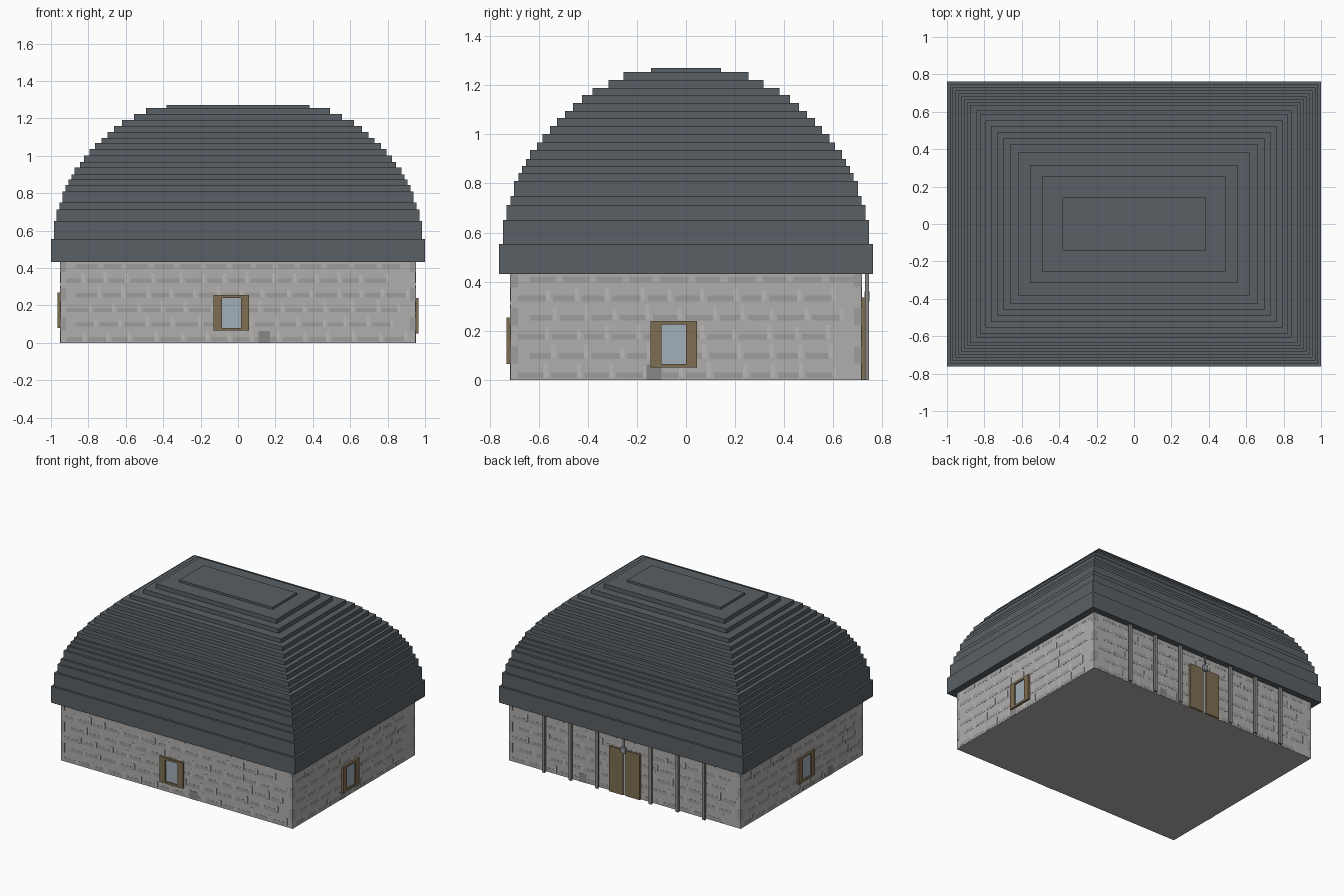
import bpy, bmesh, math, random
from mathutils import Matrix, Vector

if "Cube" in bpy.data.objects:
    bpy.data.objects.remove(bpy.data.objects["Cube"])

random.seed(4)
WX, WY, EAVE = 0.95, 0.716, 0.432


def mat(name, r, g, b):
    m = bpy.data.materials.new(name)
    m.diffuse_color = (r, g, b, 1)
    m.use_nodes = True
    m.node_tree.nodes["Principled BSDF"].inputs["Base Color"].default_value = m.diffuse_color
    return m


SLATE = mat("slate", 0.10, 0.115, 0.13)
STONE = mat("stone", 0.44, 0.43, 0.42)
DARK = mat("dark_stone", 0.35, 0.34, 0.335)
LIGHT = mat("light_mortar", 0.49, 0.48, 0.47)
PATCH = mat("patch_stone", 0.25, 0.245, 0.24)
POST = mat("post_stone", 0.25, 0.25, 0.245)
WOOD = mat("wood", 0.21, 0.155, 0.085)
GLASS = mat("glass", 0.36, 0.43, 0.48)
METAL = mat("lantern_metal", 0.3, 0.33, 0.38)


def finish(name, bm, material, matrix=None):
    bmesh.ops.recalc_face_normals(bm, faces=bm.faces[:])
    me = bpy.data.meshes.new(name)
    bm.to_mesh(me)
    bm.free()
    me.materials.append(material)
    ob = bpy.data.objects.new(name, me)
    if matrix is not None:
        ob.matrix_world = matrix
    bpy.context.collection.objects.link(ob)
    return ob


def boxes(name, material, spans, matrix=None):
    """One object of boxes, each given as (x0, x1, y0, y1, z0, z1)."""
    bm = bmesh.new()
    for x0, x1, y0, y1, z0, z1 in spans:
        m = Matrix.Translation(((x0 + x1) / 2, (y0 + y1) / 2, (z0 + z1) / 2))
        m = m @ Matrix.Diagonal((x1 - x0, y1 - y0, z1 - z0, 1))
        bmesh.ops.create_cube(bm, size=1, matrix=m)
    return finish(name, bm, material, matrix)


# Walls
boxes("walls", STONE, [(-WX, WX, -WY, WY, 0, EAVE + 0.01)])

# Stepped roof: (top height, inset from the eave) of each course
courses = [(0.554, 0), (0.652, 0.015), (0.713, 0.03), (0.75, 0.046),
           (0.81, 0.061), (0.843, 0.078), (0.872, 0.093), (0.90, 0.11),
           (0.937, 0.125), (0.967, 0.154), (1.002, 0.176), (1.035, 0.207),
           (1.067, 0.236), (1.096, 0.269), (1.128, 0.301), (1.16, 0.337),
           (1.19, 0.38), (1.222, 0.445), (1.254, 0.507), (1.27, 0.618)]
bm = bmesh.new()
rings, z = [], EAVE
for top, inset in courses:
    for h in (z, top):
        a, b = 1 - inset, 0.761 - inset
        rings.append([bm.verts.new(p) for p in
                      ((-a, -b, h), (a, -b, h), (a, b, h), (-a, b, h))])
    z = top
bm.faces.new(rings[0])
bm.faces.new(rings[-1])
for lo, hi in zip(rings, rings[1:]):
    for i in range(4):
        j = (i + 1) % 4
        bm.faces.new((lo[i], lo[j], hi[j], hi[i]))
finish("stepped_roof", bm, SLATE)

# Wall frames: local x along the wall, local -y pointing outward
SIDES = {"front": (0, WY, WX), "right": (90, WX, WY),
         "back": (180, WY, WX), "left": (270, WX, WY)}


def side_matrix(angle, dist):
    r = Matrix.Rotation(math.radians(angle), 4, 'Z')
    return r @ Matrix.Translation((0, -dist, 0))


# Stone courses: thin bed stones, upright joints and corner blocks
for side, (angle, dist, half) in SIDES.items():
    m = side_matrix(angle, dist)
    beds, joints = [], []
    for row in range(6):
        zb = 0.008 + row * 0.078
        x = -half + 0.03 + 0.05 * (row % 2)
        while x < half - 0.13:
            w = random.uniform(0.08, 0.12)
            beds.append((x, x + w, -0.001, 0.005, zb, zb + 0.023))
            if row < 5:
                joints.append((x + w, x + w + 0.017, -0.0015, 0.005,
                               zb + 0.004, zb + random.uniform(0.04, 0.065)))
            x += w + 0.03
        if row % 2:
            for s in (-1, 1):
                c = s * (half - 0.016)
                beds.append((c - 0.015, c + 0.015, -0.001, 0.005,
                             zb - 0.02, min(zb + 0.05, EAVE)))
    boxes(side + "_bed_stones", DARK, beds, m)
    boxes(side + "_joints", LIGHT, joints, m)

# Dark foot stones
for side, x in (("front", 0.14), ("right", -0.13), ("back", -0.345), ("left", 0.33)):
    angle, dist, _ = SIDES[side]
    boxes(side + "_foot_stone", PATCH,
          [(x - 0.03, x + 0.03, -0.002, 0.005, 0, 0.062)], side_matrix(angle, dist))

# Windows: shutters, rails and recessed pane (centre along wall, bottom height)
for side, x, zb in (("front", -0.035, 0.065), ("right", -0.05, 0.05), ("left", 0.04, 0.08)):
    angle, dist, _ = SIDES[side]
    m = side_matrix(angle, dist)
    zt = zb + 0.19
    boxes(side + "_window_frame", WOOD,
          [(x - 0.095, x - 0.05, -0.015, 0.005, zb, zt),
           (x + 0.05, x + 0.095, -0.015, 0.005, zb, zt),
           (x - 0.05, x + 0.05, -0.015, 0.005, zb, zb + 0.015),
           (x - 0.05, x + 0.05, -0.015, 0.005, zt - 0.015, zt)], m)
    boxes(side + "_window_pane", GLASS,
          [(x - 0.05, x + 0.05, -0.006, 0.005, zb + 0.015, zt - 0.015)], m)

# Double door at the back with a pale centre strip
boxes("door_leaves", WOOD, [(-0.132, -0.018, WY, 0.732, 0, 0.335),
                            (0.004, 0.118, WY, 0.732, 0, 0.335)])
boxes("door_centre_strip", LIGHT, [(-0.018, 0.004, WY, 0.724, 0, 0.335)])

# Free-standing posts along the back, under the eave
boxes("back_posts", POST,
      [(-0.007 + 0.219 * i - 0.011, -0.007 + 0.219 * i + 0.011,
        0.729, 0.745, 0, EAVE) for i in (-3, -2, -1, 1, 2, 3)])

# Lantern hung over the door
boxes("lantern", METAL, [(-0.022, 0.012, 0.728, 0.748, 0.32, 0.36),
                         (-0.01, 0.0, 0.734, 0.742, 0.36, EAVE)])
